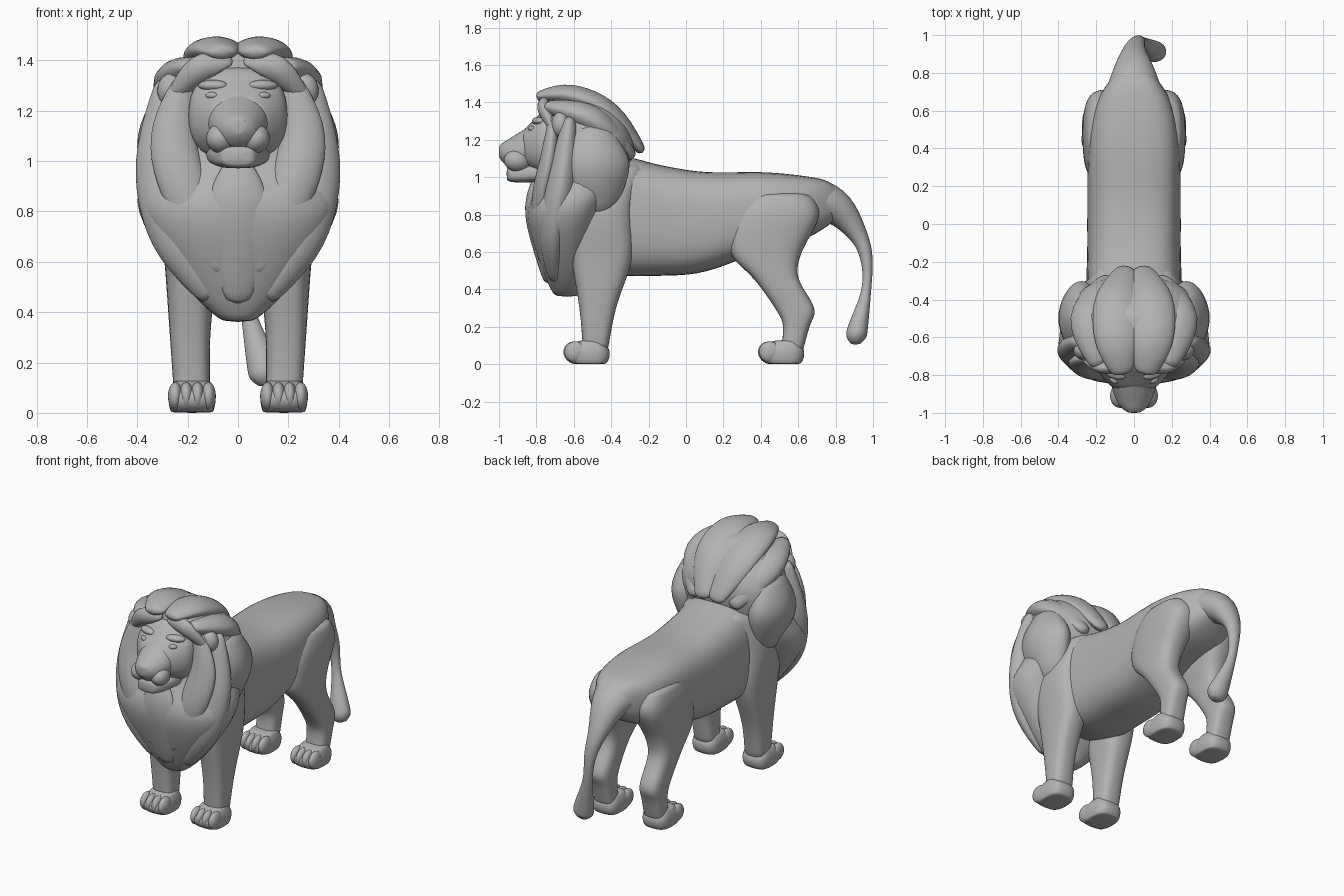
import bpy
import bmesh
from math import cos, sin, pi, copysign
from mathutils import Vector, Matrix, Euler

if "Cube" in bpy.data.objects:
    bpy.data.objects.remove(bpy.data.objects["Cube"], do_unlink=True)

SIDES = 20
STEPS = 3
X_AXIS, Y_AXIS, Z_AXIS = Matrix.Identity(3)

stone = bpy.data.materials.new("stone_grey")
stone.use_nodes = True
stone.diffuse_color = (.45, .45, .45, 1)
stone.node_tree.nodes["Principled BSDF"].inputs["Base Color"].default_value = stone.diffuse_color


def finish(name, bm, mirror, smooth):
    """Turn a bmesh into a smooth object, optionally mirrored across x."""
    bmesh.ops.recalc_face_normals(bm, faces=bm.faces)
    mesh = bpy.data.meshes.new(name)
    bm.to_mesh(mesh)
    bm.free()
    mesh.materials.append(stone)
    mesh.shade_smooth()
    part = bpy.data.objects.new(name, mesh)
    bpy.context.collection.objects.link(part)
    if mirror:
        part.modifiers.new("mirror", "MIRROR").use_mirror_merge = False
    if smooth:
        part.modifiers.new("smooth", "SUBSURF").levels = 1


def refine(rows):
    """Insert rows between the given ones along a smooth spline."""
    rows = [Vector(row) for row in rows]
    padded = [rows[0], *rows, rows[-1]]
    result = []
    for before, start, end, after in zip(padded, padded[1:], padded[2:], padded[3:]):
        leave, arrive = (end - before) / 2, (after - start) / 2
        for step in range(STEPS):
            t = step / STEPS
            blend = t * t * (3 - 2 * t)
            bend = leave * t * (1 - t) ** 2 - arrive * t * t * (1 - t)
            result.append(start.lerp(end, blend) + bend)
    return result + [rows[-1]]


def squarish(value, power):
    return copysign(abs(value) ** (2 / power), value)


def loft(name, rings, axis=None, power=2.4, mirror=False):
    """Skin rings (x, y, z, width radius, depth radius) along an axis or their own path."""
    rings = refine(rings)
    centres = [Vector(ring[:3]) for ring in rings]
    bm = bmesh.new()
    loops = []
    for i, ring in enumerate(rings):
        before, after = centres[max(i - 1, 0)], centres[min(i + 1, len(rings) - 1)]
        forward = axis or (after - before).normalized()
        across = (X_AXIS - forward * X_AXIS.dot(forward)).normalized()
        deep = forward.cross(across)
        loop = []
        for k in range(SIDES):
            angle = 2 * pi * k / SIDES
            wide = across * ring[3] * squarish(cos(angle), power)
            thick = deep * ring[4] * squarish(sin(angle), power)
            loop.append(bm.verts.new(centres[i] + wide + thick))
        loops.append(loop)
    for low, high in zip(loops, loops[1:]):
        for k in range(SIDES):
            following = (k + 1) % SIDES
            bm.faces.new((low[k], low[following], high[following], high[k]))
    bm.faces.new(loops[0])
    bm.faces.new(loops[-1])
    finish(name, bm, mirror, smooth=True)


def along_y(name, rows, power=2.4):
    """Loft from rows of (y, bottom, top, half width)."""
    rings = [(0, y, (low + high) / 2, half, (high - low) / 2) for y, low, high, half in rows]
    loft(name, rings, Y_AXIS, power)


def along_z(name, rows, power=2.4, mirror=True):
    """Loft from rows of (z, front, back, inner x, outer x)."""
    rings = [((inner + outer) / 2, (front + back) / 2, z, (outer - inner) / 2, (back - front) / 2)
             for z, front, back, inner, outer in rows]
    loft(name, rings, Z_AXIS, power, mirror)


def leg(name, rows, spread):
    """Leg from rows of (z, front, back); the sides follow the height."""
    along_z(name, [
        (z, front, back, .11 - max(0, z - .45) / 4, .25 + spread * z - max(0, z - .85) / 2)
        for z, front, back in rows], power=2.8)


def lock(name, points, width, depth, mirror=True):
    """Ridged strand of mane along a path, thick in the middle and slim at both ends."""
    rings = []
    for i, point in enumerate(points):
        taper = .4 + .6 * sin(pi * i / (len(points) - 1))
        rings.append((*point, width * taper, depth * taper))
    loft(name, rings, power=1.8, mirror=mirror)


def blob(name, centre, radii, turn=0):
    """Mirrored ellipsoid, turned about z."""
    bm = bmesh.new()
    matrix = Matrix.LocRotScale(Vector(centre), Euler((0, 0, turn)), Vector(radii))
    bmesh.ops.create_uvsphere(bm, u_segments=24, v_segments=16, radius=1, matrix=matrix)
    finish(name, bm, mirror=True, smooth=False)


# Torso and rump
along_y("torso", [
    (-.7, .6, 1, .17), (-.4, .48, 1.12, .25), (-.15, .47, 1.07, .25), (.1, .49, 1.03, .25),
    (.4, .6, 1.03, .245), (.62, .66, 1.01, .21), (.76, .74, .98, .13), (.83, .8, .91, .06)], power=3)

# Tail with its tuft, from (x, y, z, half width)
tail = [(0, .55, .85, .2), (0, .77, .86, .13), (0, .91, .71, .065), (.02, .965, .57, .04),
        (.04, .965, .4, .03), (.09, .925, .22, .06), (.11, .91, .15, .065), (.12, .91, .11, .03)]
loft("tail", [(*row, row[-1] * .85) for row in tail], power=2)

# Legs, running up into shoulders and thighs
leg("front_leg", [(.05, -.55, -.42), (.3, -.57, -.375), (.58, -.62, -.28),
                  (.85, -.66, -.28), (1.08, -.55, -.2)], spread=.07)
leg("hind_leg", [(.05, .5, .62), (.2, .52, .66), (.3, .475, .69), (.46, .36, .6),
                 (.6, .23, .62), (.8, .25, .72), (.92, .36, .66)], spread=.03)

# Paws with four toes each
for name, front in (("front", -.66), ("hind", .38)):
    along_z(name + "_paw", [
        (z, front + .015 + inset * 2, front + .25 - inset, .09 + inset / 2, .275 - inset / 2)
        for z, inset in ((0, .02), (.03, 0), (.08, 0), (.13, .04))], power=3)
    for toe in range(4):
        offset = (toe - 1.5) * .044
        blob(f"{name}_toe", (.183 + offset, front + .06 + abs(offset) / 8, .066), (.029, .058, .056))

# Main mass of the mane, from (z, half width, front, back)
mane = [(.36, .06, -.7, -.57), (.5, .21, -.77, -.53), (.8, .405, -.86, -.43), (1, .36, -.78, -.31),
        (1.2, .34, -.74, -.27), (1.35, .28, -.74, -.36), (1.46, .12, -.72, -.48)]
along_z("mane", [(z, front, back, -half, half) for z, half, front, back in mane], mirror=False)

# Side lobes and ears of the mane
lock("mane_side_lobe", [(.27, -.5, 1.28), (.28, -.5, 1.06), (.25, -.46, .8)], .13, .21)
blob("ear", (.26, -.67, 1.28), (.06, .05, .07))

# Long locks falling from the cheeks and chin to the chest
lock("cheek_lock", [(.21, -.71, 1.33), (.26, -.73, 1.1), (.2, -.78, .85), (.06, -.77, .55)], .1, .055)
lock("outer_lock", [(.28, -.62, 1.33), (.31, -.66, 1), (.25, -.71, .7), (.1, -.7, .45)], .11, .085)
lock("chest_lock", [(0, -.8, 1), (0, -.82, .8), (0, -.74, .43)], .13, .045, mirror=False)

# Crest locks sweeping back over the crown
lock("crown_lock", [(.06, -.8, 1.43), (.09, -.62, 1.44), (.09, -.4, 1.34), (.04, -.23, 1.13)], .13, .065)
lock("temple_lock", [(.18, -.76, 1.38), (.24, -.5, 1.31), (.13, -.28, 1.1)], .11, .08)
lock("fringe_lock", [(.02, -.75, 1.4), (.15, -.76, 1.37), (.27, -.7, 1.24)], .06, .04)

# Head, muzzle, jaw and nose
along_y("head", [(-.5, 1.05, 1.36, .17), (-.72, .99, 1.38, .2), (-.8, 1.02, 1.32, .18), (-.88, 1.07, 1.24, .1)])
along_y("muzzle", [(-.74, 1.04, 1.33, .14), (-.86, 1.04, 1.26, .12), (-.94, 1.05, 1.21, .09),
                   (-.98, 1.08, 1.185, .06), (-1, 1.11, 1.165, .025)], power=2)
blob("cheek_pad", (.065, -.9, 1.09), (.06, .075, .06), turn=.3)
along_y("jaw", [(-.7, .98, 1.1, .14), (-.88, .97, 1.06, .1), (-.96, .98, 1.06, .06)], power=3)
along_y("nose", [(-.95, 1.13, 1.19, .05), (-1, 1.14, 1.17, .03)])

# Eyes and brows
blob("eye", (.105, -.825, 1.26), (.026, .018, .014), turn=.5)
blob("brow", (.1, -.79, 1.3), (.06, .03, .022), turn=.3)
